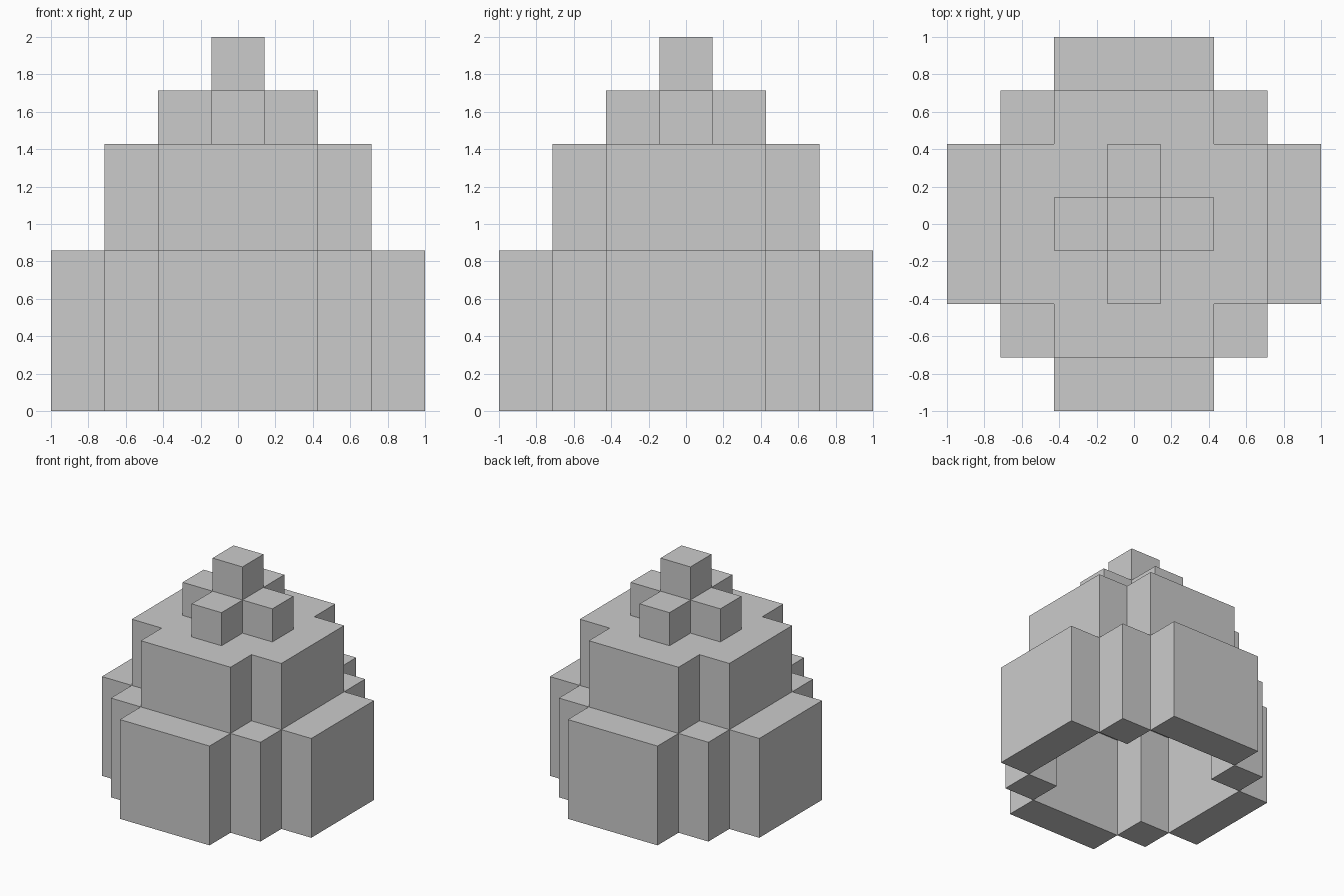
import bpy, bmesh
from mathutils import Vector

if "Cube" in bpy.data.objects:
    bpy.data.objects.remove(bpy.data.objects["Cube"])

U = 2 / 7  # edge of one block

# name, squared radius in blocks, first layer, last layer
TIERS = [
    ("lower_wall", 10, 0, 2),
    ("upper_wall", 5, 3, 4),
    ("top_cross", 1, 5, 5),
    ("tip", 0, 6, 6),
]
SIDES = [Vector(d) for d in ((1, 0, 0), (-1, 0, 0), (0, 1, 0),
                             (0, -1, 0), (0, 0, 1), (0, 0, -1))]


def step(cell, d):
    return tuple(int(a + b) for a, b in zip(cell, d))


# Solid stepped dome
tier_cells = {
    name: {(i, j, k) for i in range(-3, 4) for j in range(-3, 4)
           for k in range(k0, k1 + 1) if i * i + j * j <= r2}
    for name, r2, k0, k1 in TIERS
}
solid = set().union(*tier_cells.values())


def in_shell(cell):
    """A block stays if any side except the ground side is open."""
    return any(n not in solid and n[2] >= 0
               for n in (step(cell, d) for d in SIDES))


# Hollow it to a one-block shell, open at the bottom
shell = {c for c in solid if in_shell(c)}


def build_tier(name, cells):
    bm = bmesh.new()
    for cell in sorted(cells & shell):
        centre = Vector(cell) + Vector((0, 0, 0.5))
        for d in SIDES:
            if step(cell, d) in shell:
                continue
            u = Vector((d.y, d.z, d.x))
            v = d.cross(u)
            corners = [centre + (d + u * a + v * b) / 2
                       for a, b in ((-1, -1), (1, -1), (1, 1), (-1, 1))]
            bm.faces.new([bm.verts.new(p * U) for p in corners])
    bmesh.ops.remove_doubles(bm, verts=bm.verts, dist=0.001)
    mesh = bpy.data.meshes.new(name)
    bm.to_mesh(mesh)
    bm.free()
    bpy.context.collection.objects.link(bpy.data.objects.new(name, mesh))


for name, cells in tier_cells.items():
    build_tier(name, cells)
